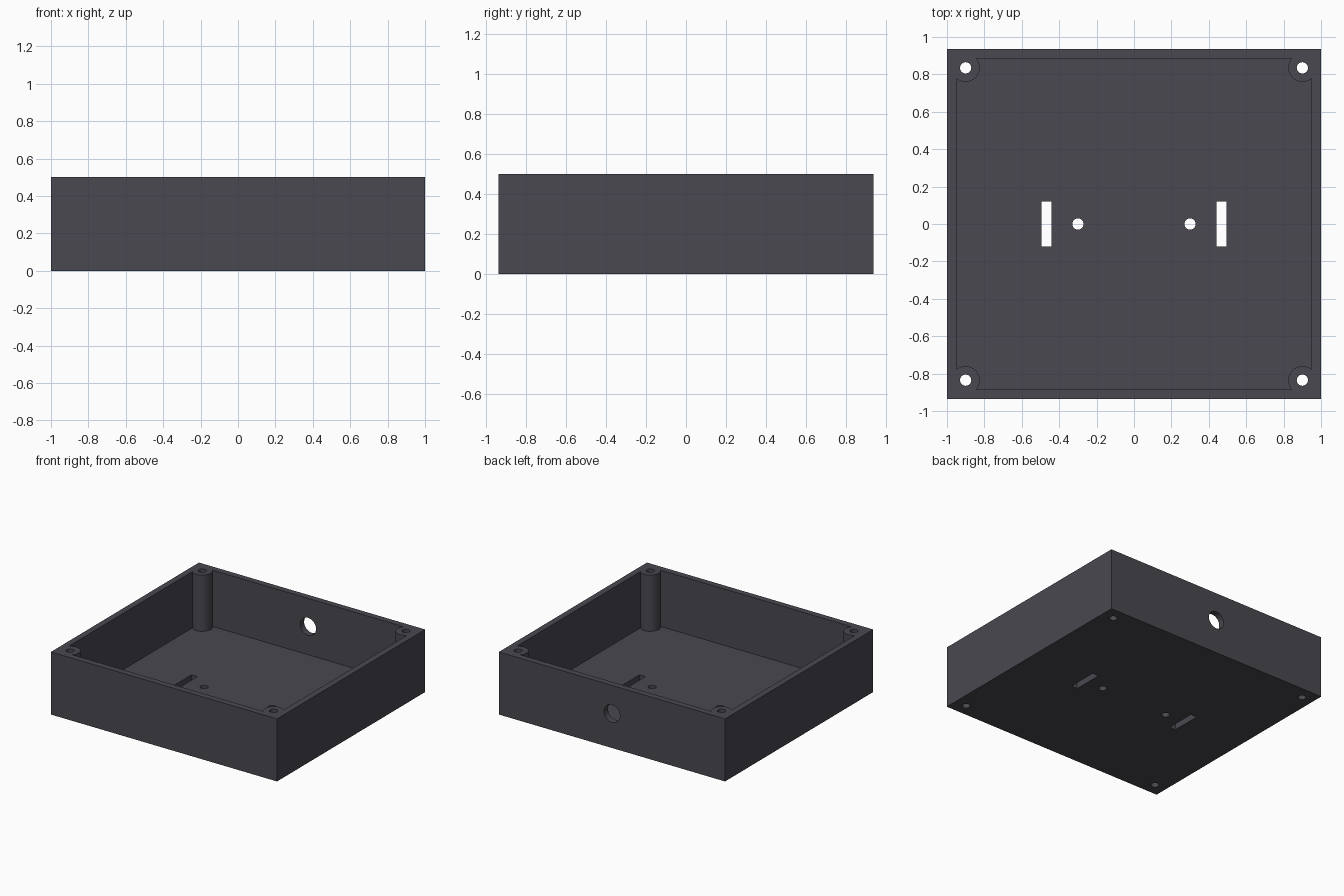
import bpy
import math

cube = bpy.data.objects.get("Cube")
if cube:
    bpy.data.objects.remove(cube, do_unlink=True)

# Overall dimensions
WIDTH, DEPTH, HEIGHT = 2.0, 1.87, 0.5
WALL = 0.05
POST_X, POST_Y = 0.9, 0.835

plastic = bpy.data.materials.new("dark grey plastic")
plastic.use_nodes = True
colour = (0.065, 0.065, 0.08, 1)
plastic.diffuse_color = colour
plastic.node_tree.nodes["Principled BSDF"].inputs["Base Color"].default_value = colour


def block(name, size, centre):
    bpy.ops.mesh.primitive_cube_add(size=1, location=centre)
    ob = bpy.context.object
    ob.name = name
    ob.scale = size
    bpy.ops.object.transform_apply(location=True, rotation=True, scale=True)
    ob.data.materials.append(plastic)
    return ob


def rod(name, radius, length, centre, tilt=0.0):
    bpy.ops.mesh.primitive_cylinder_add(vertices=48, radius=radius, depth=length,
                                        location=centre, rotation=(tilt, 0, 0))
    ob = bpy.context.object
    ob.name = name
    bpy.ops.object.transform_apply(location=True, rotation=True, scale=True)
    ob.data.materials.append(plastic)
    return ob


def subtract(target, cutter):
    cutter.hide_render = True
    bpy.context.view_layer.objects.active = target
    mod = target.modifiers.new("cut", 'BOOLEAN')
    mod.operation = 'DIFFERENCE'
    mod.solver = 'EXACT'
    mod.object = cutter
    bpy.ops.object.modifier_apply(modifier=mod.name)
    bpy.data.objects.remove(cutter, do_unlink=True)


corners = [(sx * POST_X, sy * POST_Y) for sx in (-1, 1) for sy in (-1, 1)]

# Cavity with the four corner posts left standing
cavity = block("cavity", (WIDTH - 2 * WALL, DEPTH - 2 * WALL, HEIGHT),
               (0, 0, WALL + HEIGHT / 2))
for x, y in corners:
    subtract(cavity, rod("corner_post", 0.075, 2, (x, y, 0)))

# Open-topped box
box = block("enclosure_box", (WIDTH, DEPTH, HEIGHT), (0, 0, HEIGHT / 2))
subtract(box, cavity)

# Screw holes running through the posts
for x, y in corners:
    subtract(box, rod("screw_hole", 0.03, 2, (x, y, 0)))

# Floor slots and mounting holes
for side in (-1, 1):
    subtract(box, block("floor_slot", (0.053, 0.24, 0.4), (side * 0.468, 0, 0)))
    subtract(box, rod("floor_hole", 0.03, 0.4, (side * 0.3, 0, 0)))

# Cable hole through the back wall
subtract(box, rod("cable_hole", 0.07, 0.4, (0, DEPTH / 2, 0.275), math.pi / 2))

# Smooth round surfaces, crisp edges
bpy.ops.object.select_all(action='DESELECT')
box.select_set(True)
bpy.context.view_layer.objects.active = box
bpy.ops.object.shade_smooth_by_angle(angle=math.radians(30))
